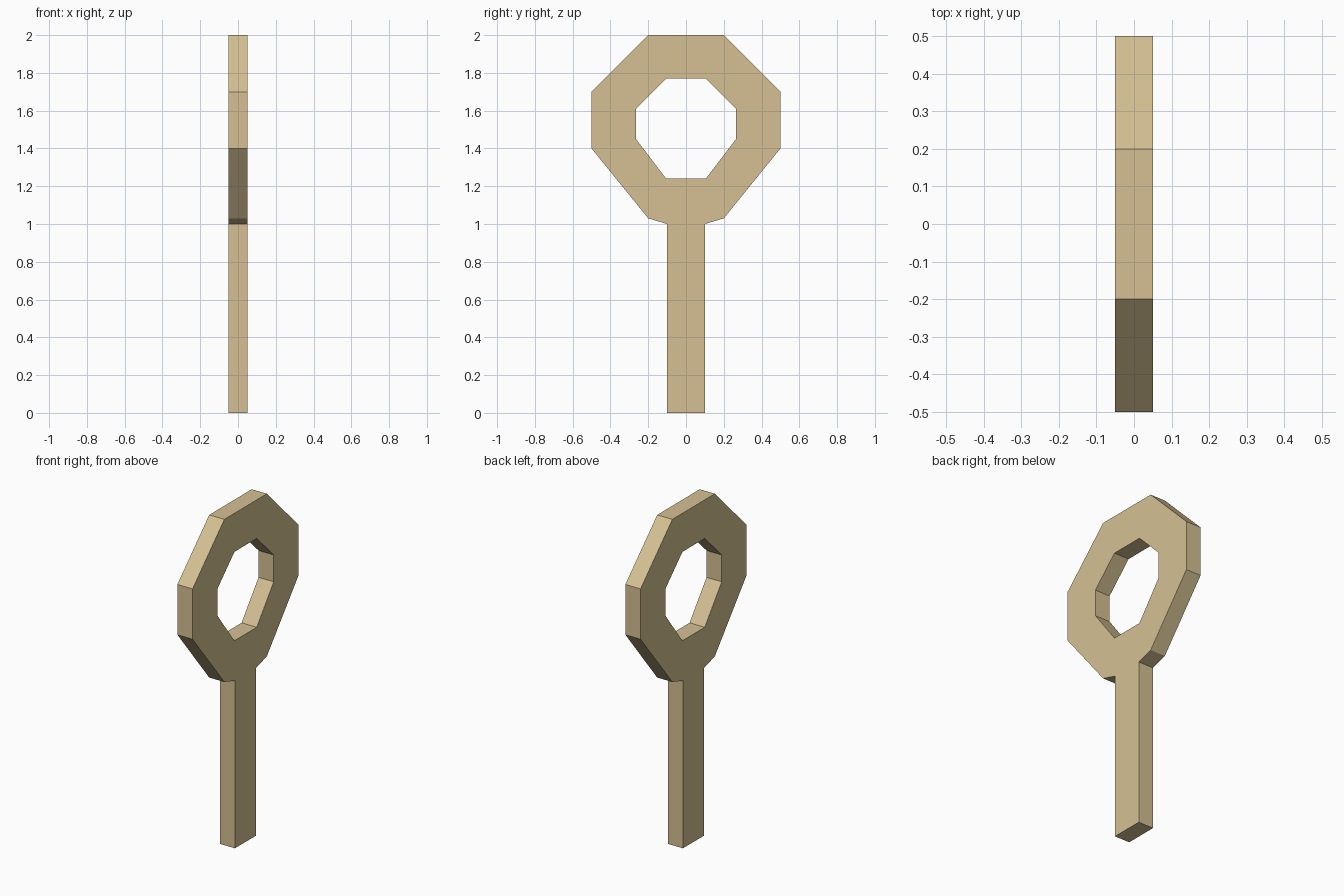
import bpy, bmesh

if "Cube" in bpy.data.objects:
    bpy.data.objects.remove(bpy.data.objects["Cube"])

THICK = 0.1


def mirror(half):
    """Close a right-hand half profile (bottom to top) into a full loop."""
    return half + [(-y, z) for y, z in reversed(half)]


outer = mirror([(0.2, 1.03), (0.5, 1.4), (0.5, 1.7), (0.2, 2.0)])
inner = mirror([(0.105, 1.24), (0.265, 1.45), (0.265, 1.61), (0.105, 1.77)])
handle = [(-0.1, 1.0), (-0.1, 0.0), (0.1, 0.0), (0.1, 1.0)]

bm = bmesh.new()


def verts(points):
    return [bm.verts.new((-THICK / 2, y, z)) for y, z in points]


o, i, h = verts(outer), verts(inner), verts(handle)

# Eye: seven sides of the octagonal ring
for k in range(7):
    bm.faces.new((o[k], o[k + 1], i[k + 1], i[k]))
# Bottom side of the ring, tapering into the handle
bm.faces.new((i[7], o[7], h[0], h[3], o[0], i[0]))
# Handle
bm.faces.new(h)

# Thickness
bmesh.ops.recalc_face_normals(bm, faces=bm.faces[:])
ext = bmesh.ops.extrude_face_region(bm, geom=bm.faces[:], use_keep_orig=True)
moved = [g for g in ext["geom"] if isinstance(g, bmesh.types.BMVert)]
bmesh.ops.translate(bm, verts=moved, vec=(THICK, 0, 0))
bmesh.ops.recalc_face_normals(bm, faces=bm.faces[:])

mesh = bpy.data.meshes.new("ring_handle")
bm.to_mesh(mesh)
bm.free()
obj = bpy.data.objects.new("ring_handle", mesh)
bpy.context.collection.objects.link(obj)

# Tan colour
tan = bpy.data.materials.new("tan")
tan.diffuse_color = (0.66, 0.53, 0.29, 1)
tan.use_nodes = True
tan.node_tree.nodes["Principled BSDF"].inputs["Base Color"].default_value = tan.diffuse_color
mesh.materials.append(tan)
